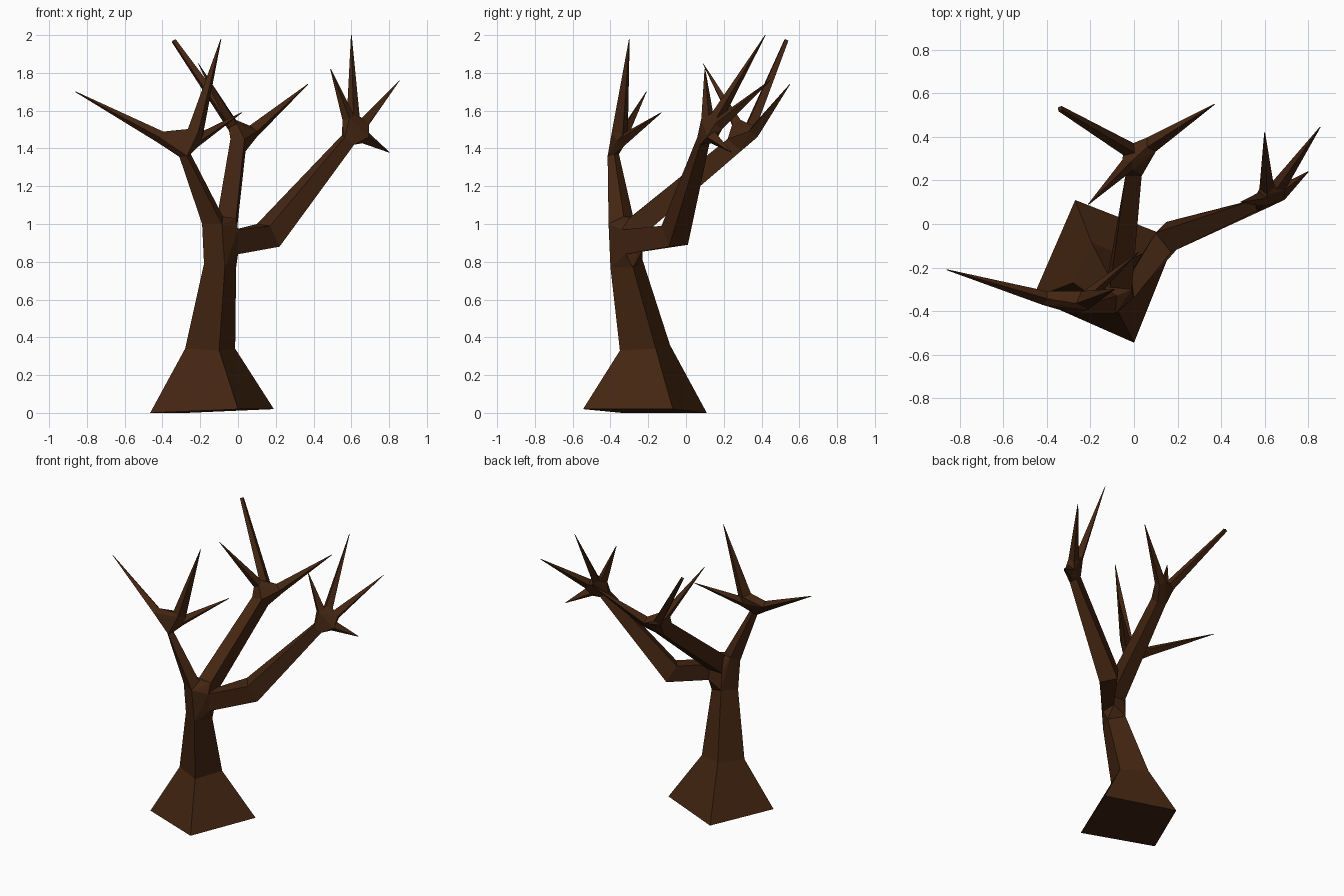
import bpy, bmesh, math
from mathutils import Vector

if "Cube" in bpy.data.objects:
    bpy.data.objects.remove(bpy.data.objects["Cube"])

bark = bpy.data.materials.new("dark brown bark")
bark.diffuse_color = (0.058, 0.019, 0.006, 1)
bark.use_nodes = True
bark.node_tree.nodes["Principled BSDF"].inputs["Base Color"].default_value = bark.diffuse_color


def finish(bm, name):
    bmesh.ops.recalc_face_normals(bm, faces=bm.faces)
    mesh = bpy.data.meshes.new(name)
    bm.to_mesh(mesh)
    bm.free()
    mesh.materials.append(bark)
    bpy.context.collection.objects.link(bpy.data.objects.new(name, mesh))


def ring(bm, pts):
    return [bm.verts.new(p) for p in pts]


def bridge(bm, a, b):
    n = len(a)
    for i in range(n):
        j = (i + 1) % n
        bm.faces.new((a[i], a[j], b[j], b[i]))


def hull(bm, rings):
    """Convex joint between rings, left open where each ring continues."""
    verts = [v for r in rings for v in r]
    bmesh.ops.convex_hull(bm, input=verts)
    sets = [set(r) for r in rings]
    inner = [f for f in bm.faces if any(set(f.verts) <= s for s in sets)]
    bmesh.ops.delete(bm, geom=inner, context='FACES_ONLY')


def circle(center, axis, r, n=4):
    q = axis.to_track_quat('Z', 'Y')
    return [center + q @ Vector((r * math.cos(math.tau * k / n),
                                 r * math.sin(math.tau * k / n), 0)) for k in range(n)]


def limb(name, sections, twigs):
    """Four-sided limb, a knot at its end, and tapering twigs from the knot."""
    bm = bmesh.new()
    end = ring(bm, sections[-1])
    bases = []
    for base, tip, r, tip_r in twigs:
        b, t = Vector(base), Vector(tip)
        bases.append(ring(bm, circle(b, t - b, r)))
    hull(bm, [end] + bases)
    rows = [ring(bm, s) for s in sections[:-1]] + [end]
    for a, b in zip(rows, rows[1:]):
        bridge(bm, a, b)
    for row, (base, tip, r, tip_r) in zip(bases, twigs):
        b, t = Vector(base), Vector(tip)
        top = ring(bm, circle(t, t - b, tip_r))
        bridge(bm, row, top)
        bm.faces.new(top)
    finish(bm, name)


# Trunk: flared square foot leaning into a narrow neck
trunk_rings = [
    [(0, -.545, .02), (.19, -.07, .02), (-.27, .11, 0), (-.465, -.34, 0)],
    [(-.10, -.35, .33), (-.015, -.16, .34), (-.195, -.085, .36), (-.28, -.27, .34)],
    [(-.07, -.40, .77), (-.01, -.28, .77), (-.12, -.23, .81), (-.18, -.34, .79)],
]
bm = bmesh.new()
rows = [ring(bm, r) for r in trunk_rings]
for a, b in zip(rows, rows[1:]):
    bridge(bm, a, b)
bm.faces.new(rows[0])
finish(bm, "trunk")

# Cross-sections where the three limbs leave the fork
left_base = [(-.19, -.35, 1.0), (-.085, -.41, 1.0), (-.08, -.33, 1.04), (-.16, -.28, 1.04)]
mid_base = [(-.11, -.29, 1.04), (-.01, -.30, 1.03), (-.01, -.24, .93), (-.12, -.24, .93)]
right_base = [(-.02, -.24, .97), (0, -.34, .97), (0, -.32, .84), (-.02, -.23, .86)]

# Fork joining trunk and limbs
bm = bmesh.new()
hull(bm, [ring(bm, r) for r in (trunk_rings[-1], left_base, mid_base, right_base)])
finish(bm, "fork")

# Limbs: sections, then twigs as (base, tip, base radius, tip radius)
limb("left_limb",
     [left_base,
      [(-.31, -.375, 1.355), (-.27, -.415, 1.36), (-.25, -.38, 1.37), (-.285, -.355, 1.37)]],
     [((-.41, -.34, 1.46), (-.86, -.21, 1.70), .033, .002),
      ((-.225, -.35, 1.49), (-.09, -.30, 1.98), .045, .002),
      ((-.22, -.34, 1.44), (.02, -.13, 1.59), .033, .002)])

limb("middle_limb",
     [mid_base,
      [(-.04, .22, 1.45), (.035, .22, 1.45), (.04, .29, 1.385), (-.025, .29, 1.385)]],
     [((-.02, .34, 1.51), (-.34, .53, 1.97), .036, .014),
      ((.08, .365, 1.49), (.37, .55, 1.74), .038, .002),
      ((-.03, .27, 1.53), (-.21, .09, 1.85), .034, .002)])

limb("right_limb",
     [right_base,
      [(.10, -.04, 1.0), (.17, -.13, .99), (.22, -.09, .88), (.15, .01, .89)],
      [(.55, .11, 1.47), (.565, .06, 1.46), (.615, .075, 1.42), (.60, .125, 1.43)]],
     [((.585, .115, 1.56), (.49, .10, 1.82), .034, .002),
      ((.61, .165, 1.57), (.60, .42, 2.0), .034, .002),
      ((.665, .175, 1.53), (.855, .445, 1.76), .035, .002),
      ((.67, .14, 1.46), (.80, .24, 1.38), .036, .002)])
